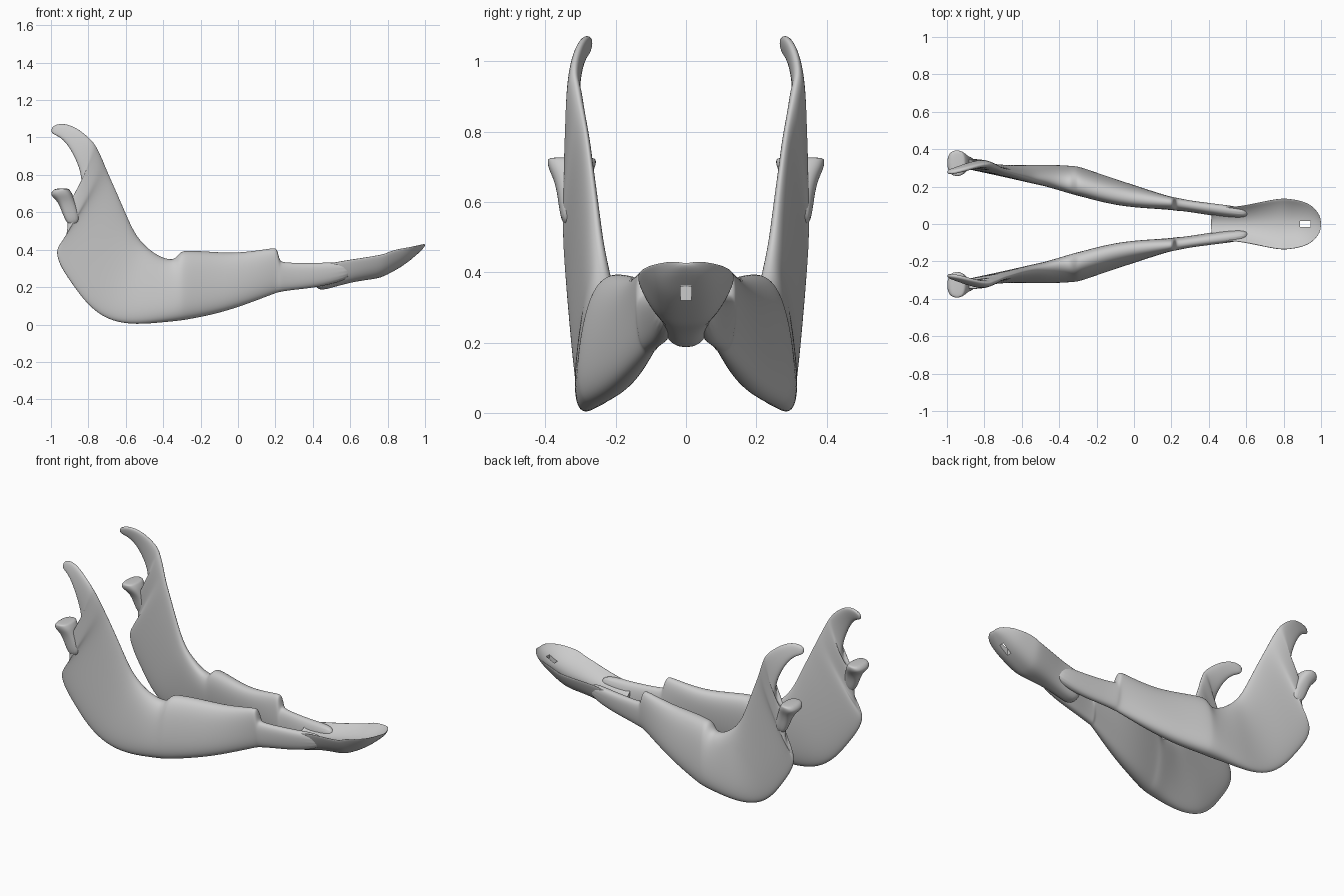
import bpy, bmesh, math


def add_mesh(name, rings, level=2):
    """Skin a list of equal-length closed rings and cap both ends."""
    bm = bmesh.new()
    loops = [[bm.verts.new(p) for p in r] for r in rings]
    for a, b in zip(loops, loops[1:]):
        n = len(a)
        for i in range(n):
            bm.faces.new((a[i], a[(i + 1) % n], b[(i + 1) % n], b[i]))
    bm.faces.new(loops[0])
    bm.faces.new(loops[-1][::-1])
    bmesh.ops.recalc_face_normals(bm, faces=bm.faces[:])
    for f in bm.faces:
        f.smooth = True
    me = bpy.data.meshes.new(name)
    bm.to_mesh(me)
    bm.free()
    ob = bpy.data.objects.new(name, me)
    bpy.context.collection.objects.link(ob)
    sub = ob.modifiers.new("smooth", 'SUBSURF')
    sub.levels = sub.render_levels = level
    return ob


def section(s, n=16, p=0.8):
    """Flattened ring from point A to point B with half thickness t in y."""
    ax, ay, az, bx, by, bz, t = s
    ring = []
    for i in range(n):
        a = 2 * math.pi * i / n
        c, d = math.cos(a), math.sin(a)
        u = 0.5 - 0.5 * math.copysign(abs(c) ** p, c)
        v = t * math.copysign(abs(d) ** p, d)
        ring.append((ax + (bx - ax) * u, ay + (by - ay) * u + v, az + (bz - az) * u))
    return ring


def mirrored(ob):
    ob.modifiers.new("mirror", 'MIRROR').use_axis = (False, True, False)
    return ob


# Horizontal body: lower edge, upper edge, half thickness
body = [
    (.62, .05, .25, .62, .06, .34, .03),
    (.45, .065, .20, .45, .08, .33, .033),
    (.30, .09, .185, .30, .10, .33, .030),
    (.235, .10, .175, .235, .11, .335, .034),
    (.222, .10, .172, .222, .112, .345, .035),
    (.208, .105, .168, .208, .113, .412, .035),
    (.19, .108, .162, .19, .115, .412, .037),
    (.00, .165, .088, .00, .13, .382, .058),
    (-.15, .207, .046, -.15, .16, .393, .068),
    (-.28, .25, .022, -.28, .20, .400, .073),
    (-.31, .257, .018, -.31, .205, .392, .072),
    (-.345, .262, .014, -.34, .212, .345, .069),
    (-.42, .275, .007, -.40, .222, .358, .060),
]
# Upright branch, sweeping up to the hooked process
branch = [
    (-.52, .285, -.002, -.46, .235, .392, .050),
    (-.62, .29, .002, -.52, .24, .448, .040),
    (-.72, .295, .032, -.56, .25, .51, .034),
    (-.81, .307, .105, -.595, .258, .59, .030),
    (-.88, .317, .20, -.625, .266, .66, .028),
    (-.95, .327, .30, -.655, .275, .73, .026),
    (-.98, .333, .385, -.68, .282, .785, .026),
    (-.95, .336, .435, -.70, .29, .83, .026),
    (-.907, .336, .48, -.715, .297, .865, .026),
    (-.92, .332, .60, -.73, .305, .90, .026),
    (-.89, .327, .685, -.75, .312, .94, .025),
    (-.845, .325, .71, -.765, .318, .965, .022),
    (-.832, .326, .77, -.785, .318, .99, .020),
    (-.855, .326, .86, -.82, .313, 1.02, .018),
    (-.91, .312, .965, -.87, .30, 1.057, .016),
    (-.96, .293, 1.008, -.94, .28, 1.08, .015),
    (-1.0, .28, 1.02, -1.0, .272, 1.06, .012),
]
mirrored(add_mesh("jaw_side", [section(s) for s in body + branch]))

# Flared joint head behind the hook
head = [
    (-.91, .336, .52, -.84, .330, .54, .022),
    (-.945, .336, .61, -.86, .330, .63, .032),
    (-.965, .332, .66, -.875, .325, .67, .048),
    (-1.005, .325, .69, -.885, .325, .70, .068),
    (-.995, .325, .715, -.90, .325, .722, .071),
    (-.975, .325, .728, -.91, .325, .728, .066),
]
mirrored(add_mesh("joint_head", [section(s) for s in head]))

# Spoon-shaped front: x, half width, rim z, trough z, underside z
spoon = [
    (.41, .085, .32, .27, .195),
    (.45, .100, .33, .27, .180),
    (.55, .097, .352, .285, .212),
    (.65, .120, .366, .30, .234),
    (.75, .141, .382, .32, .245),
    (.79, .146, .39, .33, .263),
    (.83, .145, .412, .34, .283),
    (.90, .132, .42, .362, .325),
    (.95, .107, .427, .39, .368),
    (.985, .065, .432, .412, .400),
    (1.0, .03, .433, .427, .420),
]


def trough(s, n=10):
    x, w, rim, mid, low = s
    ring = []
    for i in range(n):
        k = -1 + 2 * i / n
        ring.append((x, w * k, mid + (rim - mid) * k * k))
    for i in range(n):
        k = 1 - 2 * i / n
        ring.append((x, w * k, low + (rim - low) * abs(k) ** 3))
    return ring


front = add_mesh("front_plate", [trough(s) for s in spoon])

# Small slot through the tip
bpy.ops.mesh.primitive_cube_add(size=1, location=(.915, 0, .36))
slot = bpy.context.object
slot.name = "slot_cutter"
slot.scale = (.055, .03, .3)
slot.hide_render = True
slot.display_type = 'WIRE'
cut = front.modifiers.new("slot", 'BOOLEAN')
cut.operation = 'DIFFERENCE'
cut.object = slot
